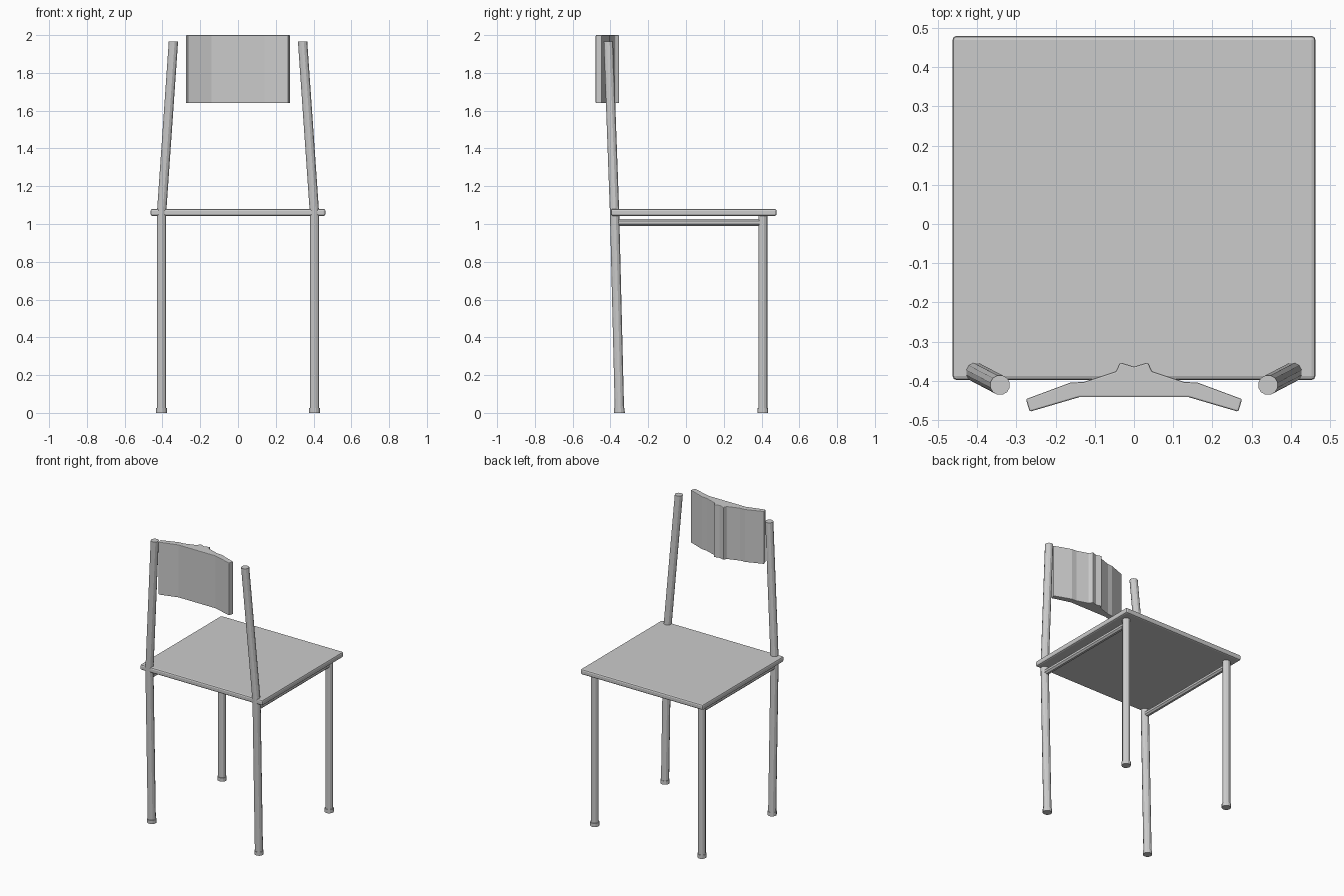
import bpy, bmesh, math
from mathutils import Vector

if "Cube" in bpy.data.objects:
    bpy.data.objects.remove(bpy.data.objects["Cube"])


def finish(bm, name, bevel=0.0, segments=2):
    bmesh.ops.recalc_face_normals(bm, faces=bm.faces)
    mesh = bpy.data.meshes.new(name)
    bm.to_mesh(mesh)
    bm.free()
    ob = bpy.data.objects.new(name, mesh)
    bpy.context.collection.objects.link(ob)
    if bevel:
        mod = ob.modifiers.new("rounded_edges", 'BEVEL')
        mod.width, mod.segments = bevel, segments
        mod.limit_method, mod.angle_limit = 'ANGLE', math.radians(40)
    return ob


def tube(name, points, radius, sides=12, along_y=False):
    """Capped tube with one ring of vertices at each path point."""
    bm = bmesh.new()
    rings = []
    for p in points:
        ring = []
        for i in range(sides):
            a = math.tau * (i + 0.5) / sides
            u, v = radius * math.cos(a), radius * math.sin(a)
            offset = Vector((u, 0, v)) if along_y else Vector((u, v, 0))
            ring.append(bm.verts.new(Vector(p) + offset))
        rings.append(ring)
    for lo, hi in zip(rings, rings[1:]):
        for i in range(sides):
            j = (i + 1) % sides
            bm.faces.new((lo[i], lo[j], hi[j], hi[i]))
    bm.faces.new(rings[0])
    bm.faces.new(rings[-1])
    return finish(bm, name)


# seat board
bm = bmesh.new()
bmesh.ops.create_cube(bm, size=1)
for v in bm.verts:
    v.co = Vector((v.co.x * 0.926, v.co.y * 0.878 + 0.041, v.co.z * 0.037 + 1.0615))
finish(bm, "seat", 0.01)

# legs, foot caps and side rails, mirrored left and right
for side, s in (("left", -1), ("right", 1)):
    x = s * 0.405
    tube(f"{side}_back_leg", [(x, 0.407, 0), (x, 0.407, 1.05)], 0.0245)
    tube(f"{side}_back_foot", [(x, 0.407, 0), (x, 0.407, 0.025)], 0.029)
    tube(f"{side}_front_leg_and_post",
         [(x, -0.352, 0), (x, -0.378, 1.055), (s * 0.342, -0.411, 1.965)], 0.0255)
    tube(f"{side}_front_foot", [(x, -0.352, 0), (x, -0.353, 0.025)], 0.029)
    tube(f"{side}_seat_rail", [(x, -0.37, 1.008), (x, 0.407, 1.008)], 0.019,
         sides=8, along_y=True)

# backrest: mirrored plan profile with central rib, extruded upward
half = [(0.036, -0.353), (0.046, -0.376), (0.128, -0.403), (0.163, -0.405),
        (0.276, -0.447), (0.266, -0.479), (0.14, -0.442)]
outline = [(0, -0.364)] + half + [(-x, y) for x, y in reversed(half)]
bm = bmesh.new()
base = bm.faces.new([bm.verts.new((x, y, 1.64)) for x, y in outline])
top = bmesh.ops.extrude_face_region(bm, geom=[base])["geom"]
bmesh.ops.translate(bm, vec=(0, 0, 0.36),
                    verts=[g for g in top if isinstance(g, bmesh.types.BMVert)])
if not any(len(f.verts) == len(outline) and f.calc_center_median().z < 1.7 for f in bm.faces):
    bm.faces.new([v for v in bm.verts if v.co.z < 1.7])
finish(bm, "backrest", 0.004)
